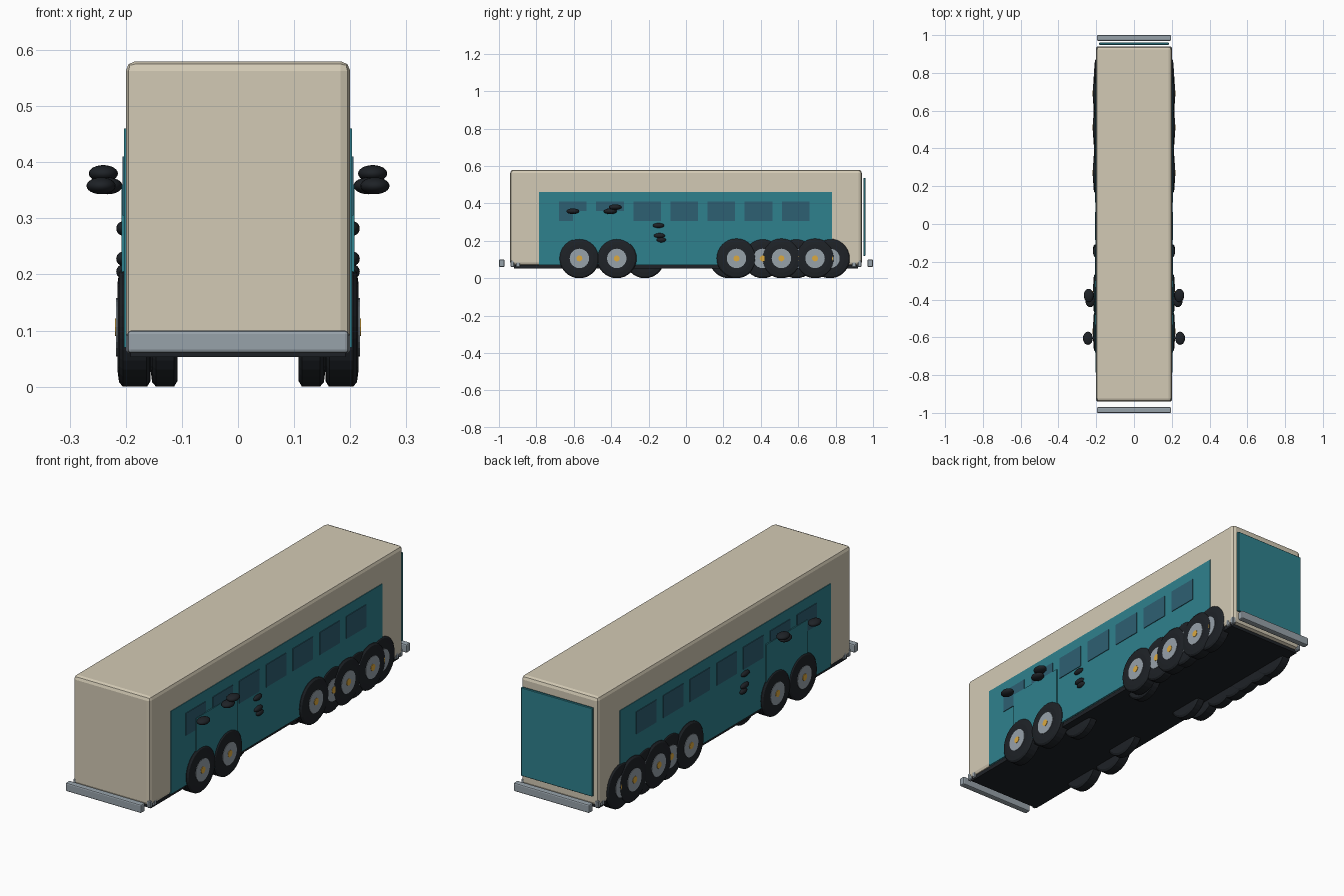
import bpy, bmesh, math
from mathutils import Matrix, Vector

if "Cube" in bpy.data.objects:
    bpy.data.objects.remove(bpy.data.objects["Cube"])

COLORS = {
    "cream": (0.65, 0.59, 0.46), "teal": (0.028, 0.22, 0.27),
    "glass": (0.027, 0.115, 0.17), "rubber": (0.013, 0.016, 0.02),
    "steel": (0.31, 0.36, 0.40), "brass": (0.72, 0.40, 0.05),
}
MATS = {}
for key, rgb in COLORS.items():
    MATS[key] = bpy.data.materials.new(key)
    MATS[key].diffuse_color = (*rgb, 1)


def finish(bm, name, mat, smooth=False):
    mesh = bpy.data.meshes.new(name)
    bm.to_mesh(mesh)
    bm.free()
    mesh.materials.append(MATS[mat])
    for p in mesh.polygons:
        p.use_smooth = smooth
    obj = bpy.data.objects.new(name, mesh)
    bpy.context.collection.objects.link(obj)
    return obj


def box(name, x, y, z, mat, bevel=0.0, segments=2):
    """Box from (min, max) ranges on each axis."""
    size = Vector([r[1] - r[0] for r in (x, y, z)])
    mid = Vector([(r[1] + r[0]) / 2 for r in (x, y, z)])
    bm = bmesh.new()
    bmesh.ops.create_cube(bm, size=1, matrix=Matrix.Translation(mid) @ Matrix.Diagonal((*size, 1)))
    if bevel:
        bmesh.ops.bevel(bm, geom=bm.edges[:], offset=bevel, segments=segments,
                        profile=0.5, affect='EDGES')
    return finish(bm, name, mat)


def lathe(name, profile, side, y, z, mat, n=32):
    """Spin (x, radius) points about a sideways axle; side is +1 or -1."""
    bm = bmesh.new()
    rings = []
    for x, r in profile:
        rings.append([bm.verts.new((side * x, y + r * math.cos(2 * math.pi * i / n),
                                    z + r * math.sin(2 * math.pi * i / n))) for i in range(n)])
    for a, b in zip(rings, rings[1:]):
        for i in range(n):
            bm.faces.new((a[i], a[(i + 1) % n], b[(i + 1) % n], b[i]))
    bm.faces.new(rings[0])
    bm.faces.new(rings[-1])
    bmesh.ops.recalc_face_normals(bm, faces=bm.faces[:])
    return finish(bm, name, mat)


def pod(name, centre, radii, mat):
    bm = bmesh.new()
    bmesh.ops.create_uvsphere(bm, u_segments=20, v_segments=12, radius=1,
                              matrix=Matrix.Translation(centre) @ Matrix.Diagonal((*radii, 1)))
    return finish(bm, name, mat, True)


def wheel(side, y, outer, width):
    r = 0.106
    inner = outer - width
    lathe("tyre", [(inner, r - 0.01), (inner + 0.006, r), (outer - 0.012, r),
                   (outer - 0.005, r - 0.008), (outer - 0.002, r - 0.03)], side, y, r, "rubber")
    lathe("wheel_disc", [(outer - 0.01, 0.052), (outer, 0.052)], side, y, r, "steel", 24)
    lathe("hub_cap", [(outer - 0.005, 0.016), (outer + 0.002, 0.016)], side, y, r, "brass", 12)


# Main shell, underfloor and rear panel
box("body_shell", (-0.2, 0.2), (-0.94, 0.94), (0.068, 0.58), "cream", 0.017)
box("underfloor", (-0.192, 0.192), (-0.92, 0.92), (0.053, 0.075), "rubber")
box("rear_panel", (-0.185, 0.185), (0.948, 0.96), (0.12, 0.535), "teal", 0.002, 1)

# Front and rear bumpers
for name, y in (("front_bumper", (-1.0, -0.97)), ("rear_bumper", (0.97, 1.0))):
    box(name, (-0.197, 0.197), y, (0.06, 0.1), "steel", 0.006)

for s in (-1, 1):
    def span(a, b):
        return tuple(sorted((s * a, s * b)))

    # Side livery panel, windows and door
    box("side_panel", span(0.195, 0.203), (-0.785, 0.78), (0.07, 0.46), "teal")
    for i in range(7):
        c = -0.605 + i * 0.1985
        box("side_window", span(0.198, 0.206), (c - 0.074, c + 0.074), (0.305, 0.41), "glass")
    box("door", span(0.198, 0.208), (-0.605, -0.3), (0.075, 0.36), "teal")

    # Bumper mounts at the corners
    for y in (-0.928, -0.898, 0.898, 0.928):
        box("bumper_mount", span(0.182, 0.2), (y - 0.011, y + 0.011), (0.06, 0.095), "steel", 0.004, 1)

    # Exposed wheels and the hidden inner ones
    for y in (-0.57, -0.37, 0.27, 0.51, 0.69):
        wheel(s, y, 0.217, 0.06)
    for y in (0.41, 0.59, 0.77):
        wheel(s, y, 0.211, 0.055)
    for y in (-0.22, 0.23):
        wheel(s, y, 0.158, 0.05)

    # Mirrors and small door fittings
    for x, y, z in ((0.244, -0.605, 0.358), (0.232, -0.405, 0.358), (0.24, -0.378, 0.38)):
        pod("mirror", (s * x, y, z), (0.026, 0.035, 0.015), "rubber")
    for y, z, ry in ((-0.147, 0.282, 0.03), (-0.142, 0.228, 0.03), (-0.132, 0.205, 0.025)):
        pod("door_fitting", (s * 0.204, y, z), (0.013, ry, 0.013), "rubber")

for m in bpy.data.materials:
    if m.users and not m.is_grease_pencil:
        m.use_nodes = True
        m.node_tree.nodes["Principled BSDF"].inputs["Base Color"].default_value = m.diffuse_color
